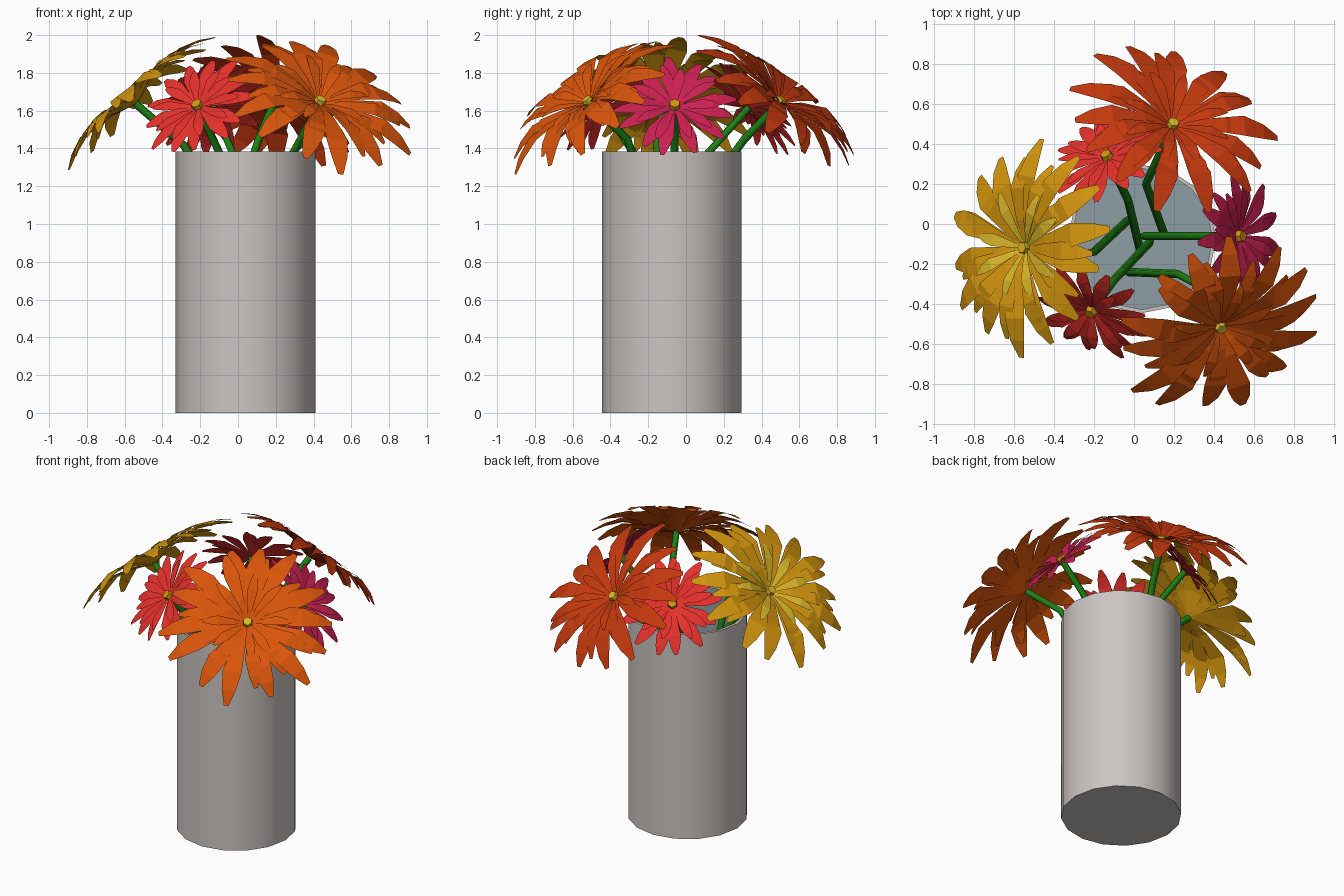
import bpy, bmesh, math, random
from mathutils import Vector, Matrix

if "Cube" in bpy.data.objects:
    bpy.data.objects.remove(bpy.data.objects["Cube"])

random.seed(4)


def mat(name, r, g, b):
    m = bpy.data.materials.new(name)
    m.diffuse_color = (r, g, b, 1)
    m.use_nodes = True
    m.node_tree.nodes["Principled BSDF"].inputs["Base Color"].default_value = m.diffuse_color
    return m


STONE = mat("pale_stone", .60, .56, .54)
LINING = mat("blue_grey_lining", .27, .34, .37)
GREEN = mat("stem_green", .013, .21, .006)
ORANGE = mat("orange", .70, .09, .003)
RUST = mat("red_orange", .55, .04, .004)
GOLD = mat("gold", .65, .30, .004)
LEMON = mat("lemon", .70, .47, .022)
RED = mat("red", .78, .03, .024)
PINK = mat("magenta", .58, .014, .08)


def finish(bm, name, mats):
    me = bpy.data.meshes.new(name)
    bm.to_mesh(me)
    bm.free()
    for m in mats:
        me.materials.append(m)
    ob = bpy.data.objects.new(name, me)
    bpy.context.collection.objects.link(ob)
    return ob


# Vase: thin-walled profile spun into 16 sides, lining coloured separately
CX, CY, SIDES = .04, -.075, 16
bm = bmesh.new()
profile = [(.37, 0), (.37, 1.385), (.352, 1.385), (.352, .04)]
rings = []
for r, z in profile:
    rings.append([bm.verts.new((CX + r * math.cos(2 * math.pi * i / SIDES),
                                CY + r * math.sin(2 * math.pi * i / SIDES), z))
                  for i in range(SIDES)])
for k in range(3):
    for i in range(SIDES):
        j = (i + 1) % SIDES
        f = bm.faces.new((rings[k][i], rings[k][j], rings[k + 1][j], rings[k + 1][i]))
        f.material_index = 1 if k == 2 else 0
bm.faces.new(rings[0][::-1])
bm.faces.new(rings[3]).material_index = 1
vase = finish(bm, "vase", [STONE, LINING])
vase.select_set(True)
bpy.context.view_layer.objects.active = vase
bpy.ops.object.shade_smooth_by_angle(angle=math.radians(35))
vase.select_set(False)


# Stem: bevelled poly curve
def stem(name, pts):
    cu = bpy.data.curves.new(name, 'CURVE')
    cu.dimensions = '3D'
    cu.bevel_depth = .021
    cu.bevel_resolution = 1
    cu.use_fill_caps = True
    sp = cu.splines.new('POLY')
    sp.points.add(len(pts) - 1)
    for p, co in zip(sp.points, pts):
        p.co = (*co, 1)
    cu.materials.append(GREEN)
    bpy.context.collection.objects.link(bpy.data.objects.new(name, cu))


# Petal: strip along an arched path; t along length, h height, w half width
SHAPE = [(.03, .0, .15), (.3, .09, .55), (.65, .13, 1.0), (.85, .06, .72), (1.0, -.03, .25)]


def petal(bm, M, ang, length, width, arch, lift, mi):
    rot = M @ Matrix.Rotation(ang, 4, 'Z') @ Matrix.Rotation(random.uniform(-.12, .12), 4, 'X')
    prev = None
    for t, h, w in SHAPE:
        z = length * (h * arch + lift * t)
        row = [bm.verts.new(rot @ Vector((length * t, s * w * width, z))) for s in (-1, 1)]
        if prev:
            bm.faces.new((prev[0], row[0], row[1], prev[1])).material_index = mi
        prev = row


# Flower: layers of petals around a small six-sided centre
def flower(name, pos, azimuth, tilt, layers, colours):
    a, t = math.radians(azimuth), math.radians(tilt)
    n = Vector((math.sin(t) * math.cos(a), math.sin(t) * math.sin(a), math.cos(t)))
    M = Matrix.Translation(pos) @ n.to_track_quat('Z', 'Y').to_matrix().to_4x4()
    bm = bmesh.new()
    for count, length, width, arch, lift, mi in layers:
        off = random.uniform(0, 1)
        for i in range(count):
            ang = 2 * math.pi * (i + off + random.uniform(-.2, .2)) / count
            petal(bm, M, ang, length * random.uniform(.9, 1.04), width, arch, lift, mi)
    finish(bm, name + "_petals", colours)
    bm = bmesh.new()
    bmesh.ops.create_cone(bm, cap_ends=True, segments=6, radius1=.034, radius2=.028,
                          depth=.03, matrix=M @ Matrix.Translation((0, 0, .018)))
    finish(bm, name + "_centre", [colours[2]])


BIG = [(14, .54, .06, .9, 0, 0), (11, .45, .047, .9, .06, 0), (8, .29, .032, .7, .26, 1)]
SMALL = [(13, .325, .041, .4, .02, 0), (10, .25, .032, .4, .16, 0)]

flower("front_flower", (.43, -.51, 1.64), -59, 42, BIG, [ORANGE, ORANGE, LEMON])
flower("back_flower", (.19, .49, 1.64), 67, 42, BIG, [RUST, RUST, LEMON])
flower("left_flower", (-.54, -.12, 1.64), 174, 42, BIG, [GOLD, LEMON, LEMON])
flower("front_small_flower", (-.21, -.43, 1.62), 240, 52, SMALL, [RED, RED, GOLD])
flower("back_small_flower", (-.13, .33, 1.62), 120, 52, SMALL, [RED, RED, GOLD])
flower("right_small_flower", (.52, -.06, 1.62), 1, 52, SMALL, [PINK, PINK, GOLD])

# Stems lean across the vase and bend out over the rim
stem("front_stem", [(-.03, -.24, .07), (.22, -.25, 1.25), (.33, -.31, 1.45), (.43, -.51, 1.635)])
stem("back_stem", [(.15, -.05, .07), (.06, .2, 1.3), (.11, .31, 1.45), (.19, .49, 1.635)])
stem("left_stem", [(-.03, .02, .07), (-.2, -.14, 1.28), (-.29, -.155, 1.42), (-.54, -.12, 1.635)])
stem("front_small_stem", [(.08, -.09, .07), (-.1, -.28, 1.38), (-.21, -.43, 1.615)])
stem("back_small_stem", [(.03, -.13, .07), (-.03, .12, 1.38), (-.13, .33, 1.615)])
stem("right_small_stem", [(.05, -.06, .07), (.29, -.06, 1.38), (.52, -.06, 1.615)])
